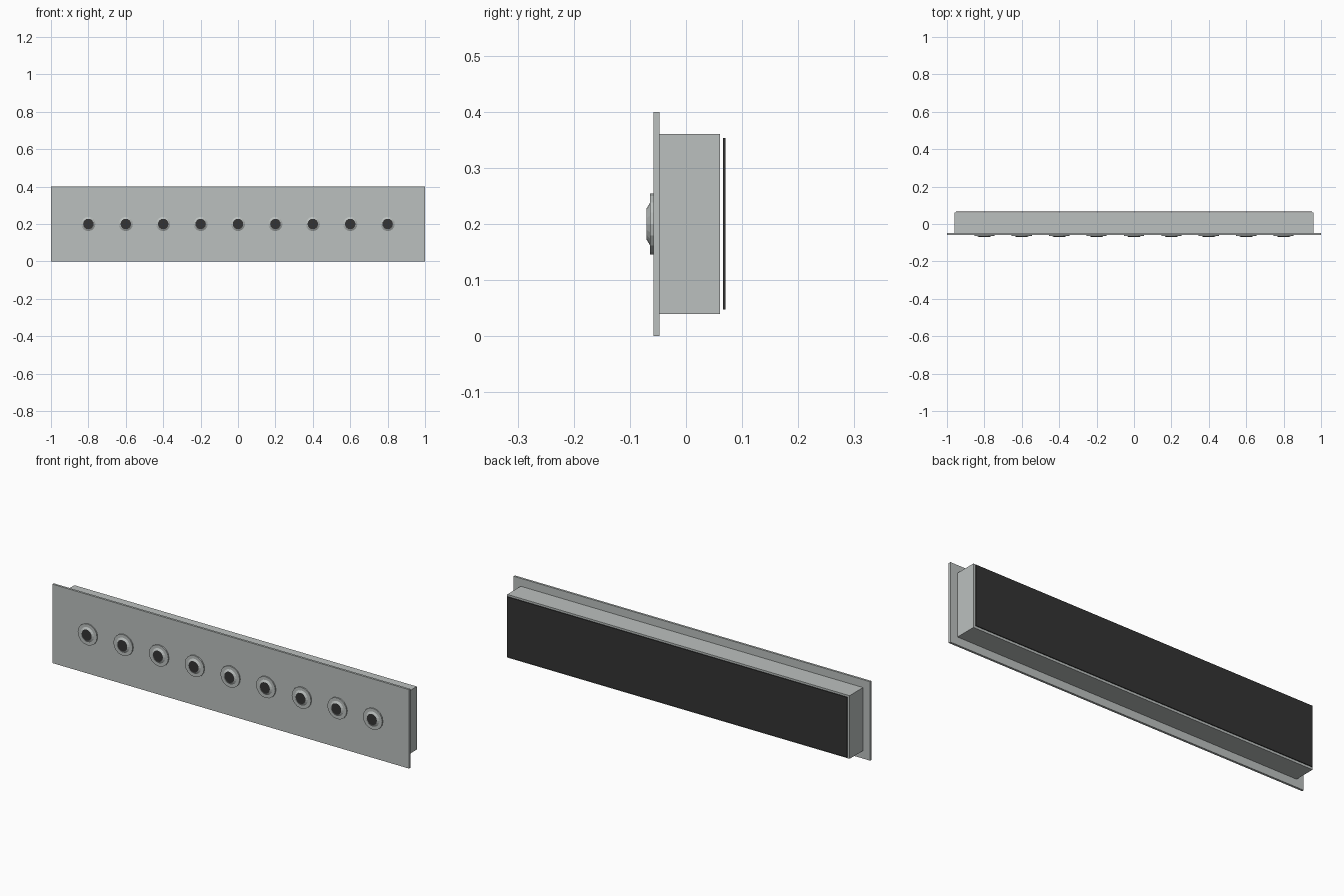
import bpy, bmesh, math

if "Cube" in bpy.data.objects:
    bpy.data.objects.remove(bpy.data.objects["Cube"])

def material(name, rgb):
    m = bpy.data.materials.new(name)
    m.diffuse_color = (*rgb, 1)
    m.use_nodes = True
    m.node_tree.nodes["Principled BSDF"].inputs["Base Color"].default_value = m.diffuse_color
    return m

grey = material("light grey", (0.50, 0.53, 0.52))
dark = material("near black", (0.033, 0.033, 0.033))

def finish(bm, name, mats):
    bmesh.ops.recalc_face_normals(bm, faces=bm.faces)
    me = bpy.data.meshes.new(name)
    bm.to_mesh(me)
    bm.free()
    for m in mats:
        me.materials.append(m)
    ob = bpy.data.objects.new(name, me)
    bpy.context.collection.objects.link(ob)
    return ob

def box(name, half_x, y0, y1, z0, z1, mat):
    bm = bmesh.new()
    bmesh.ops.create_cube(bm, size=1)
    for v in bm.verts:
        v.co = (v.co.x * 2 * half_x,
                y0 if v.co.y < 0 else y1,
                z0 if v.co.z < 0 else z1)
    return finish(bm, name, [mat])

# Front panel, housing behind it, and dark rear plate with a thin gap
box("front_panel", 1.0, -0.058, -0.047, 0.0, 0.4, grey)
box("housing", 0.96, -0.047, 0.061, 0.04, 0.36, grey)
box("rear_plate", 0.953, 0.066, 0.07, 0.048, 0.353, dark)

# Round fitting: flange, tapered collar and dark front disc
PROFILE = [(0.054, -0.058), (0.054, -0.064), (0.038, -0.064), (0.028, -0.07)]
SIDES = 16

def fitting(name, cx, cz):
    bm = bmesh.new()
    rings = []
    for r, y in PROFILE:
        rings.append([bm.verts.new((cx + r * math.cos(2 * math.pi * i / SIDES), y,
                                    cz + r * math.sin(2 * math.pi * i / SIDES)))
                      for i in range(SIDES)])
    for a, b in zip(rings, rings[1:]):
        for i in range(SIDES):
            j = (i + 1) % SIDES
            bm.faces.new((a[i], a[j], b[j], b[i]))
    bm.faces.new(rings[0])
    bm.faces.new(rings[-1]).material_index = 1
    return finish(bm, name, [grey, dark])

for k in range(9):
    fitting(f"round_fitting_{k + 1}", -0.8 + 0.2 * k, 0.2)
